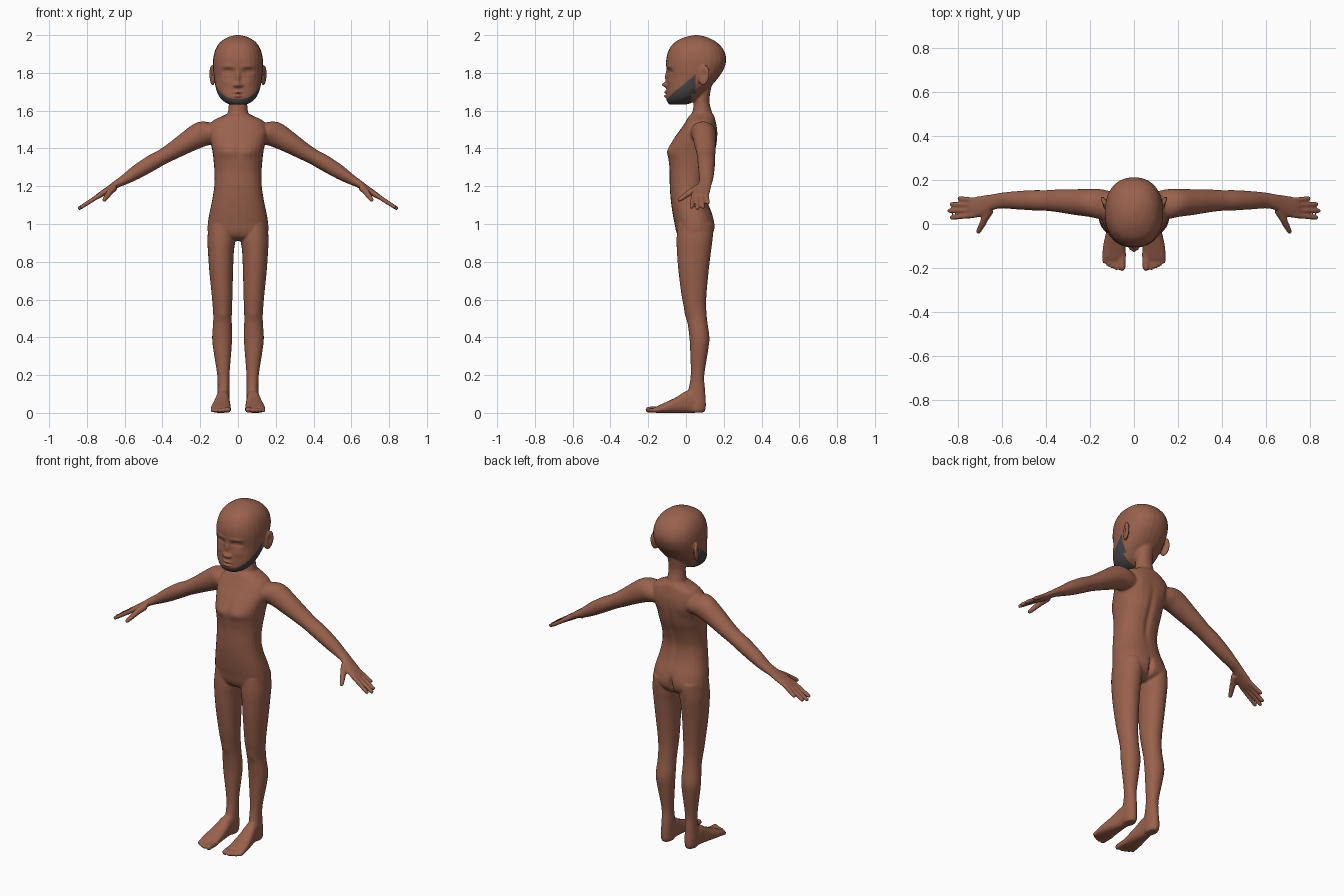
import bpy, bmesh, math
from mathutils import Vector, Matrix

bm = bmesh.new()
N = 28


def spline(rows, k=4):
    """Catmull-Rom interpolation of rows of numbers."""
    out = []
    for i in range(len(rows) - 1):
        p0, p1, p2 = rows[max(i - 1, 0)], rows[i], rows[i + 1]
        p3 = rows[min(i + 2, len(rows) - 1)]
        for j in range(k):
            t = j / k
            out.append([0.5 * (2 * b + (c - a) * t + (2 * a - 5 * b + 4 * c - d) * t * t
                               + (3 * b - a - 3 * c + d) * t ** 3)
                        for a, b, c, d in zip(p0, p1, p2, p3)])
    return out + [list(rows[-1])]


def loft(rings, e=2.0):
    """Closed skin over (centre, u, v) superellipse rings."""
    loops = []
    for c, u, v in rings:
        loop = []
        for i in range(N):
            a = math.tau * i / N
            ca, sa = math.cos(a), math.sin(a)
            loop.append(bm.verts.new(c + u * math.copysign(abs(ca) ** (2 / e), ca)
                                     + v * math.copysign(abs(sa) ** (2 / e), sa)))
        loops.append(loop)
    for a, b in zip(loops, loops[1:]):
        for i in range(N):
            bm.faces.new((a[i], a[(i + 1) % N], b[(i + 1) % N], b[i]))
    bm.faces.new(loops[0][::-1])
    bm.faces.new(loops[-1])


def loft_z(rows, s=1, e=2.0):
    """Rows of z, x0, x1, y0, y1."""
    loft([(Vector((s * (a + b) / 2, (c + d) / 2, z)), Vector(((b - a) / 2, 0, 0)),
           Vector((0, (d - c) / 2, 0))) for z, a, b, c, d in spline(rows)], e)


def loft_y(rows, s=1, e=2.0):
    """Rows of y, x0, x1, z0, z1."""
    loft([(Vector((s * (a + b) / 2, y, (c + d) / 2)), Vector(((b - a) / 2, 0, 0)),
           Vector((0, 0, (d - c) / 2))) for y, a, b, c, d in spline(rows)], e)


def digit(p, q, r0, r1, s):
    """Round-ended finger or toe from p to q."""
    p, q = Vector((s * p[0], p[1], p[2])), Vector((s * q[0], q[1], q[2]))
    d = (q - p).normalized()
    u = d.orthogonal().normalized()
    v = d.cross(u)
    rings = [(p.lerp(q, t), r0 + (r1 - r0) * t) for t in (0, 0.35, 0.7)]
    e = q - d * r1
    rings += [(e + d * r1 * math.sin(a), r1 * math.cos(a)) for a in (0, 0.5, 0.95, 1.35)]
    loft([(c, u * r, v * r) for c, r in rings])


# head and neck
loft_z([(z, -w, w, a, b) for z, w, a, b in [
    (1.632, .04, -.085, 0), (1.642, .065, -.097, .03), (1.665, .092, -.105, .065),
    (1.70, .112, -.104, .10), (1.74, .122, -.101, .142), (1.78, .128, -.098, .175),
    (1.82, .132, -.103, .20), (1.87, .132, -.105, .213), (1.92, .121, -.092, .2),
    (1.96, .097, -.062, .165), (1.988, .056, -.01, .115), (2.0, .012, .045, .065)]], e=2.25)
loft_z([(z, -w, w, a, b) for z, w, a, b in [
    (1.5, .075, 0, .155), (1.56, .062, .022, .15), (1.6, .052, .035, .135),
    (1.66, .049, .042, .124), (1.75, .055, .03, .14)]])

# torso
loft_z([(z, -w, w, a, b) for z, w, a, b in [
    (.91, .08, 0, .09), (.93, .14, -.035, .125), (.96, .16, -.052, .146), (1.0, .16, -.06, .15),
    (1.05, .153, -.07, .14), (1.12, .138, -.08, .115), (1.2, .126, -.086, .104),
    (1.28, .125, -.087, .122), (1.34, .13, -.094, .144), (1.39, .136, -.097, .157),
    (1.45, .15, -.066, .166), (1.5, .158, -.03, .166), (1.545, .135, 0, .157),
    (1.57, .085, .015, .15), (1.585, .055, .03, .14)]], e=2.3)

for s in (1, -1):
    # ear
    m = (Matrix.Translation((s * .136, .095, 1.787)) @ Matrix.Rotation(-s * .35, 4, 'Z')
         @ Matrix.Rotation(-.15, 4, 'X') @ Matrix.Diagonal((.013, .031, .055, 1)))
    bmesh.ops.create_uvsphere(bm, u_segments=24, v_segments=16, radius=1, matrix=m)

    # leg
    loft_z([(0.003, .052, .104, .02, .095), (.02, .046, .111, .002, .104), (.06, .045, .112, 0, .105),
            (.12, .045, .108, .012, .101), (.2, .045, .110, .025, .097), (.33, .035, .130, .022, .117),
            (.4, .031, .137, .018, .124), (.5, .033, .131, .004, .111), (.6, .030, .137, -.02, .107),
            (.75, .026, .152, -.04, .120), (.85, .022, .159, -.048, .132), (.92, .014, .162, -.05, .140),
            (1.0, .02, .155, -.045, .14)], s, 2.1)

    # foot and toes
    loft_y([(.09, .055, .10, .002, .06), (.04, .047, .112, 0, .115), (0, .045, .118, 0, .115),
            (-.05, .041, .130, 0, .084), (-.11, .038, .142, 0, .055), (-.155, .04, .143, 0, .035),
            (-.17, .05, .135, .004, .026)], s, 2.5)
    for x, tip, r in ((.055, -.214, .016), (.08, -.21, .0115), (.099, -.203, .0115),
                      (.117, -.193, .011), (.134, -.18, .011)):
        digit((x - .002, -.13, .02), (x, tip, r), r + .001, r, s)

    # arm and palm
    v = Vector((s * .5, 0, .866))
    loft([(Vector((s * x, y, z)), Vector((0, ry, 0)), v * rp) for x, y, z, ry, rp in spline([
        (.10, .085, 1.482, .06, .06), (.15, .09, 1.482, .068, .07), (.20, .096, 1.472, .064, .067),
        (.275, .10, 1.43, .058, .056), (.34, .105, 1.39, .052, .047), (.40, .107, 1.355, .047, .041),
        (.46, .108, 1.322, .046, .042), (.54, .108, 1.273, .041, .037), (.60, .107, 1.235, .036, .027),
        (.64, .10, 1.213, .036, .021), (.68, .086, 1.186, .045, .018), (.72, .076, 1.16, .048, .016),
        (.75, .073, 1.142, .042, .012)])])

    # fingers and thumb
    for y0, x1, y1 in ((.108, .803, .117), (.086, .838, .090), (.063, .848, .060), (.040, .838, .028)):
        digit((.725, y0, 1.157), (x1, y1, 1.146 - (x1 - .745) * .66), .0125, .0105, s)
    digit((.655, .065, 1.193), (.69, .005, 1.157), .019, .016, s)
    digit((.682, .015, 1.163), (.712, -.043, 1.122), .016, .011, s)

bmesh.ops.recalc_face_normals(bm, faces=bm.faces)
me = bpy.data.meshes.new("body")
bm.to_mesh(me)
bm.free()
body = bpy.data.objects.new("body", me)
bpy.context.collection.objects.link(body)
bpy.context.view_layer.objects.active = body
body.select_set(True)

# fuse all parts into one smooth skin
rm = body.modifiers.new("fuse", 'REMESH')
rm.mode = 'VOXEL'
rm.voxel_size = 0.0052
sm = body.modifiers.new("soften", 'SMOOTH')
sm.factor = 0.5
sm.iterations = 5
for name in ("fuse", "soften"):
    bpy.ops.object.modifier_apply(modifier=name)
me = body.data

# sculpted bumps: side, x, z, x spread, z spread, outward amount
BUMPS = [
    (-1, 0, 1.778, .012, .028, .014), (-1, 0, 1.737, .014, .013, .026),      # nose
    (-1, .018, 1.733, .009, .008, .012),                                     # nostrils
    (-1, .055, 1.835, .035, .010, .005), (-1, .052, 1.808, .028, .013, -.014),  # brow, socket
    (-1, .052, 1.805, .017, .007, .008), (-1, .052, 1.803, .022, .0035, -.005),  # eyelids
    (-1, 0, 1.698, .020, .007, .013), (-1, 0, 1.678, .018, .007, .013),      # lips
    (-1, 0, 1.688, .022, .003, -.006), (-1, .06, 1.755, .025, .02, .004),    # mouth, cheeks
    (-1, .06, 1.385, .04, .03, .007), (-1, 0, 1.38, .015, .06, -.005),       # chest
    (-1, .08, .52, .03, .03, .005),                                          # knees
    (1, 0, 1.3, .016, .14, -.009), (1, .08, 1.45, .03, .04, .004),           # spine, shoulder blades
    (1, 0, .975, .012, .045, -.022), (1, .075, .98, .045, .05, .005),        # seat
]
normals = [v.normal.copy() for v in me.vertices]
for vert, n in zip(me.vertices, normals):
    co = vert.co
    x, z, dy = abs(co.x), co.z, 0
    for side, bx, bz, sx, sz, d in BUMPS:
        w = n.y * side
        if w > 0 and abs(x - bx) < 3 * sx and abs(z - bz) < 3 * sz:
            dy += side * d * min(1, w * 1.3) * math.exp(-((x - bx) / sx) ** 2 - ((z - bz) / sz) ** 2)
    co.y += dy
    # ear hollow
    if x > .13 and 1.72 < z < 1.85 and n.x * co.x > 0:
        co.x -= math.copysign(.009, co.x) * math.exp(-((co.y - .092) / .014) ** 2 - ((z - 1.79) / .028) ** 2)
    co.z = max(co.z, 0)

# colours: skin, with a beard along the jaw
for name, col in (("brown skin", (.32, .12, .072, 1)), ("dark grey beard", (.065, .06, .06, 1))):
    mat = bpy.data.materials.new(name)
    mat.diffuse_color = col
    me.materials.append(mat)
for f in me.polygons:
    x, y, z = f.center
    jaw = y < (.05 if z > 1.69 else .03)
    f.material_index = int(abs(x) < .14 and jaw and 1.61 < z < 1.665 + .85 * (y + .10))

bpy.ops.object.shade_smooth()
